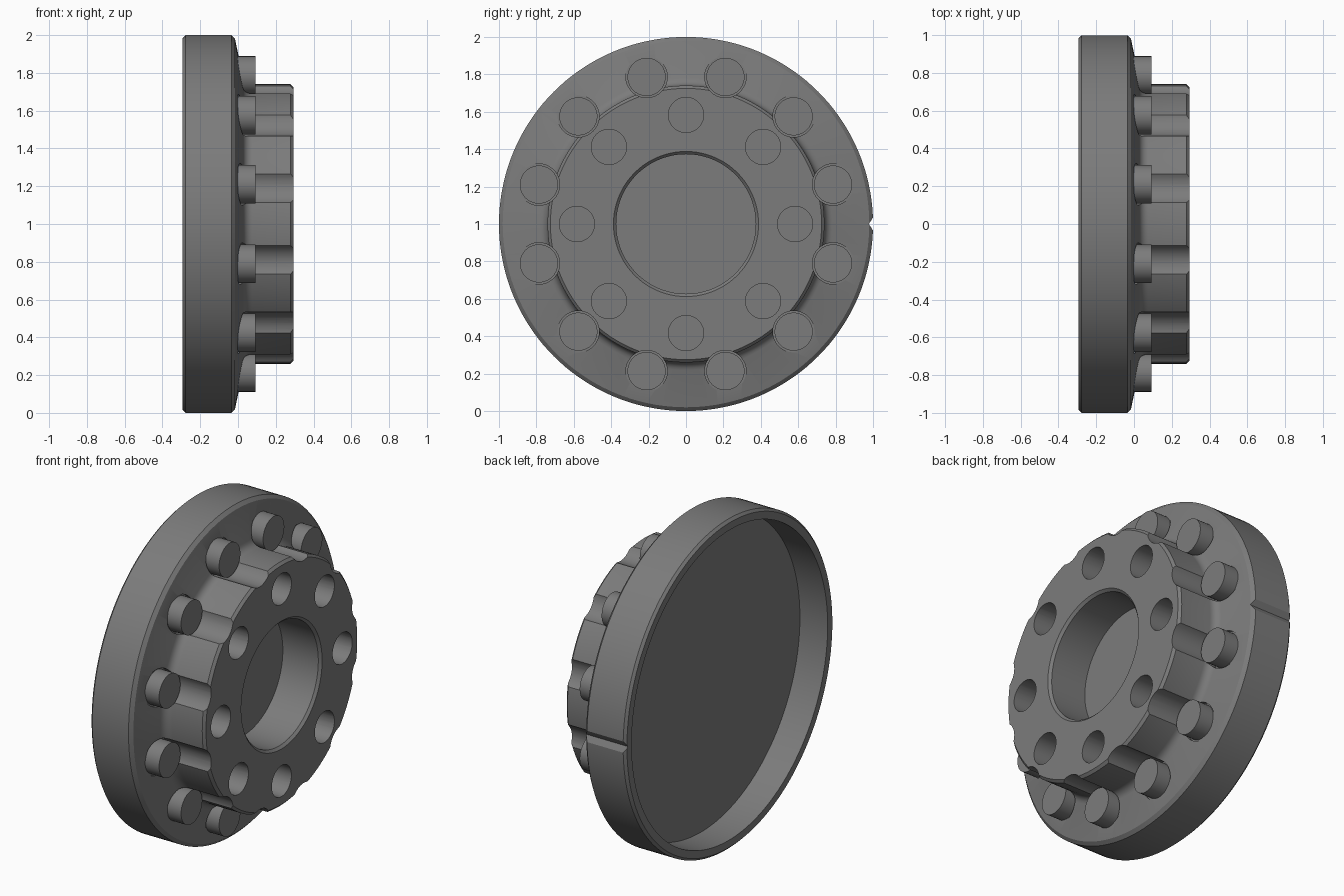
import bpy, bmesh, math
from mathutils import Matrix, Vector

if "Cube" in bpy.data.objects:
    bpy.data.objects.remove(bpy.data.objects["Cube"])

CZ = 1.0  # height of the wheel axis, which runs along x
dark = bpy.data.materials.new("dark_grey")
dark.diffuse_color = (0.2, 0.2, 0.2, 1)
dark.use_nodes = True
dark.node_tree.nodes["Principled BSDF"].inputs["Base Color"].default_value = dark.diffuse_color


def finish(bm, name):
    bmesh.ops.recalc_face_normals(bm, faces=bm.faces)
    me = bpy.data.meshes.new(name)
    bm.to_mesh(me)
    bm.free()
    me.materials.append(dark)
    ob = bpy.data.objects.new(name, me)
    bpy.context.collection.objects.link(ob)
    return ob


def lathe(name, profile, segs=144):
    """Revolve an (x, radius) profile around the x axis."""
    bm = bmesh.new()
    rings = []
    for x, r in profile:
        if r == 0:
            rings.append([bm.verts.new((x, 0, CZ))])
        else:
            rings.append([bm.verts.new((x, r * math.cos(2 * math.pi * i / segs),
                                        CZ + r * math.sin(2 * math.pi * i / segs)))
                          for i in range(segs)])
    for a, b in zip(rings, rings[1:]):
        for i in range(segs):
            j = (i + 1) % segs
            if len(a) == 1:
                bm.faces.new((a[0], b[j], b[i]))
            elif len(b) == 1:
                bm.faces.new((a[i], a[j], b[0]))
            else:
                bm.faces.new((a[i], a[j], b[j], b[i]))
    return finish(bm, name)


def pin(bm, x0, x1, radius, ring, angle, segs=40, widen=1.0):
    """Cylinder along x, placed on a bolt circle."""
    pos = Vector(((x0 + x1) / 2, ring * math.cos(angle), CZ + ring * math.sin(angle)))
    bmesh.ops.create_cone(bm, cap_ends=True, segments=segs, radius1=radius, radius2=radius,
                          depth=x1 - x0,
                          matrix=Matrix.Translation(pos) @ Matrix.Diagonal((1, 1, widen, 1))
                          @ Matrix.Rotation(math.pi / 2, 4, 'Y'))


def smooth(ob):
    bpy.ops.object.select_all(action='DESELECT')
    ob.select_set(True)
    bpy.context.view_layer.objects.active = ob
    bpy.ops.object.shade_smooth_by_angle(angle=math.radians(30))


bolt_angles = [math.radians(15 + 30 * k) for k in range(12)]

# Hub and flange: back recess, rim, sloped face, fillet, hub, blind bore
fillet = [(0.075 - 0.05 * math.sin(t), 0.79 - 0.05 * math.cos(t))
          for t in (math.radians(80 - 16 * i) for i in range(6))]
profile = [(-0.107, 0), (-0.107, 0.94), (-0.293, 0.94), (-0.293, 0.985), (-0.278, 1.0),
           (-0.035, 1.0), (-0.016, 0.98)] + fillet + [
           (0.278, 0.74), (0.293, 0.725), (0.293, 0.388), (0.278, 0.373),
           (0.04, 0.373), (0.04, 0)]
hub = lathe("hub_flange", profile)

# Cutters: bolt scallops, blind face holes, timing notch
bm = bmesh.new()
for a in bolt_angles:
    pin(bm, 0.0, 0.4, 0.111, 0.814, a)
for k in range(8):
    pin(bm, 0.05, 0.4, 0.094, 0.583, math.radians(45 * k))
pin(bm, -0.4, 0.1, 0.035, 1.013, 0, 4, 1.6)
cutter = finish(bm, "cutter")
cutter.hide_render = True
mod = hub.modifiers.new("cuts", 'BOOLEAN')
mod.operation = 'DIFFERENCE'
mod.solver = 'EXACT'
mod.object = cutter
bpy.context.view_layer.objects.active = hub
bpy.ops.object.modifier_apply(modifier=mod.name)
bpy.data.objects.remove(cutter)
smooth(hub)

# Bolt heads seated in the scallops
bm = bmesh.new()
for a in bolt_angles:
    pin(bm, -0.01, 0.092, 0.102, 0.814, a)
smooth(finish(bm, "bolt_heads"))
